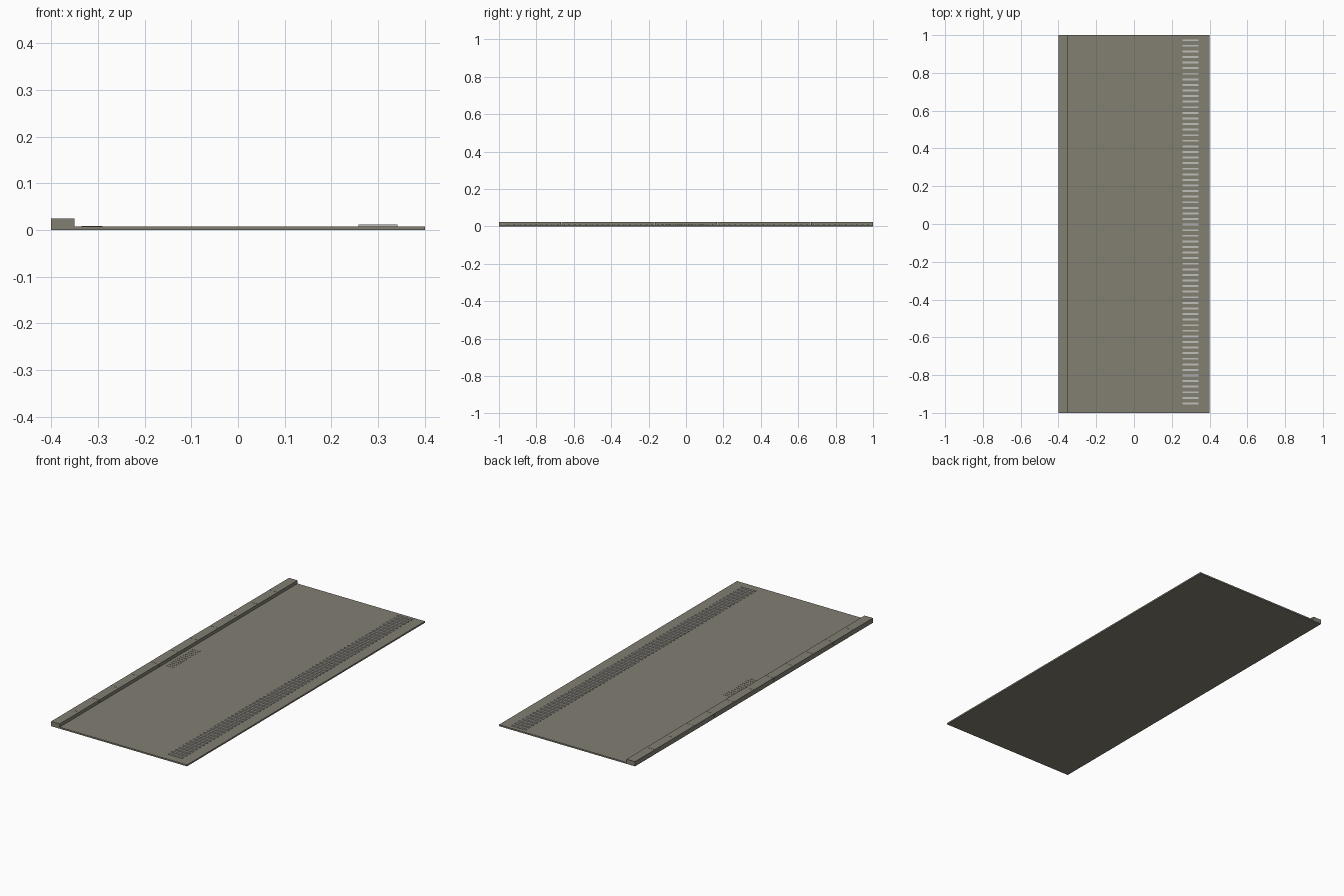
import bpy, bmesh
from mathutils import Matrix

if "Cube" in bpy.data.objects:
    bpy.data.objects.remove(bpy.data.objects["Cube"])


def material(name, rgb):
    m = bpy.data.materials.new(name)
    m.diffuse_color = (*rgb, 1)
    m.use_nodes = True
    m.node_tree.nodes["Principled BSDF"].inputs["Base Color"].default_value = m.diffuse_color
    return m


concrete = material("warm grey concrete", (0.225, 0.212, 0.168))
pale = material("pale grey strip", (0.52, 0.52, 0.49))


def boxes(name, mat, bounds):
    """One object made of boxes given as (x0, x1, y0, y1, z0, z1)."""
    bm = bmesh.new()
    for x0, x1, y0, y1, z0, z1 in bounds:
        place = Matrix.Translation(((x0 + x1) / 2, (y0 + y1) / 2, (z0 + z1) / 2))
        size = Matrix.Diagonal((x1 - x0, y1 - y0, z1 - z0, 1))
        bmesh.ops.create_cube(bm, size=1, matrix=place @ size)
    mesh = bpy.data.meshes.new(name)
    bm.to_mesh(mesh)
    bm.free()
    mesh.materials.append(mat)
    obj = bpy.data.objects.new(name, mesh)
    bpy.context.collection.objects.link(obj)
    return obj


# Flat paving slab
boxes("paving_slab", concrete, [(-0.4, 0.4, -1, 1, 0, 0.008)])

# Raised kerb laid as a row of blocks with hairline joints
n, gap = 12, 0.001
step = 2 / n
boxes("kerb_blocks", concrete, [
    (-0.4, -0.35,
     -1 + i * step + (gap / 2 if i else 0),
     -1 + (i + 1) * step - (gap / 2 if i < n - 1 else 0),
     0, 0.025) for i in range(n)])

# Raised tactile bars along the other edge
pitch = 1.923 / 65
boxes("tactile_bars", pale, [
    (0.258, 0.341, -0.95 + i * pitch - 0.005, -0.95 + i * pitch + 0.005, 0.007, 0.012)
    for i in range(66)])

# Small drain grate beside the kerb
boxes("drain_grate", concrete, [
    (-0.335, -0.29, -0.13 + i * 0.02, -0.12 + i * 0.02, 0.007, 0.009)
    for i in range(12)])
